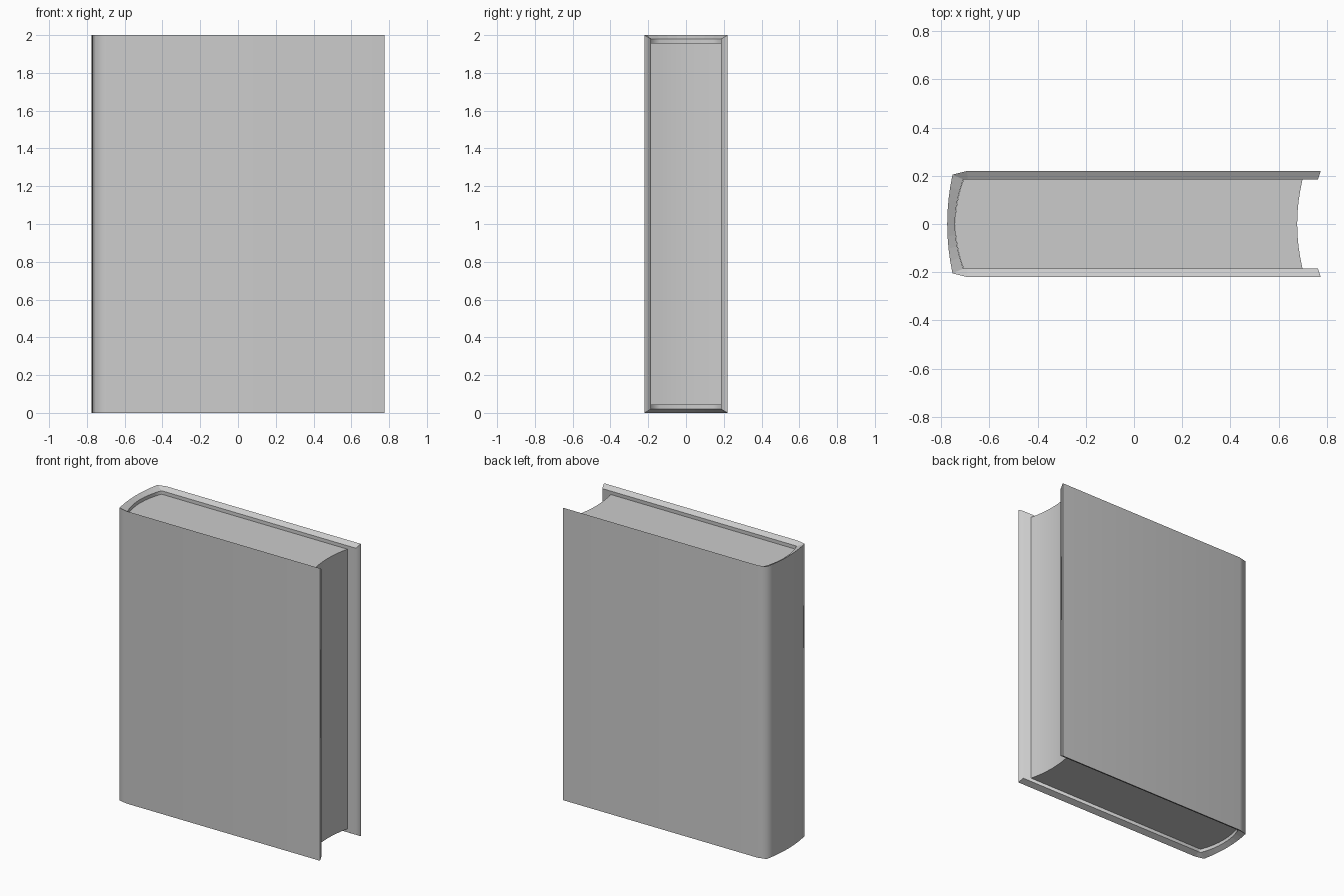
import bpy
import bmesh
import math

if "Cube" in bpy.data.objects:
    bpy.data.objects.remove(bpy.data.objects["Cube"], do_unlink=True)

grey = bpy.data.materials.new("plain grey")
grey.use_nodes = True
grey.diffuse_color = (0.6, 0.6, 0.6, 1)
grey.node_tree.nodes["Principled BSDF"].inputs["Base Color"].default_value = (0.6, 0.6, 0.6, 1)


def arc(x_mid, x_end, half, steps=8):
    """Shallow curve across the thickness, from +half to -half in y."""
    ts = [1 - 2 * i / steps for i in range(steps + 1)]
    return [(x_mid + (x_end - x_mid) * t * t, half * t) for t in ts]


def finish(bm, name):
    """Smooth the upright curves, keep every rim and tight corner sharp."""
    bmesh.ops.recalc_face_normals(bm, faces=bm.faces)
    for f in bm.faces:
        f.smooth = True
    for e in bm.edges:
        upright = abs(e.verts[0].co.z - e.verts[1].co.z) > 1
        e.smooth = upright and e.calc_face_angle(0) < math.radians(75)
    mesh = bpy.data.meshes.new(name)
    bm.to_mesh(mesh)
    bm.free()
    mesh.materials.append(grey)
    bpy.context.collection.objects.link(bpy.data.objects.new(name, mesh))


# Cover: a wrapped sheet whose rims slope inwards
outer = [(0.775, 0.22), (-0.693, 0.22)] + arc(-0.775, -0.753, 0.205) + [(-0.693, -0.22), (0.775, -0.22)]
inner = [(0.763, 0.185), (-0.69, 0.185)] + arc(-0.743, -0.708, 0.185) + [(-0.69, -0.185), (0.763, -0.185)]

bm = bmesh.new()
rings = [[bm.verts.new((x, y, z)) for x, y in line]
         for line, z in ((outer, 0), (outer, 2), (inner, 1.98), (inner, 0.02))]
for k in range(4):
    a, b = rings[k], rings[(k + 1) % 4]
    for i in range(len(a) - 1):
        bm.faces.new((a[i], a[i + 1], b[i + 1], b[i]))
for i in (0, -1):
    bm.faces.new([r[i] for r in rings])
finish(bm, "cover")

# Page block: rounded at the spine, hollow at the fore edge
pages = arc(-0.742, -0.707, 0.184) + arc(0.677, 0.699, 0.184)[::-1]
bm = bmesh.new()
base = bm.faces.new([bm.verts.new((x, y, 0.043)) for x, y in pages])
top = bmesh.ops.extrude_face_region(bm, geom=[base])["geom"]
bmesh.ops.translate(bm, vec=(0, 0, 1.914), verts=[v for v in top if isinstance(v, bmesh.types.BMVert)])
if not any(f.normal.z < -0.9 or f.calc_center_median().z < 0.1 for f in bm.faces):
    bm.faces.new([v for v in base.verts])
finish(bm, "page_block")
